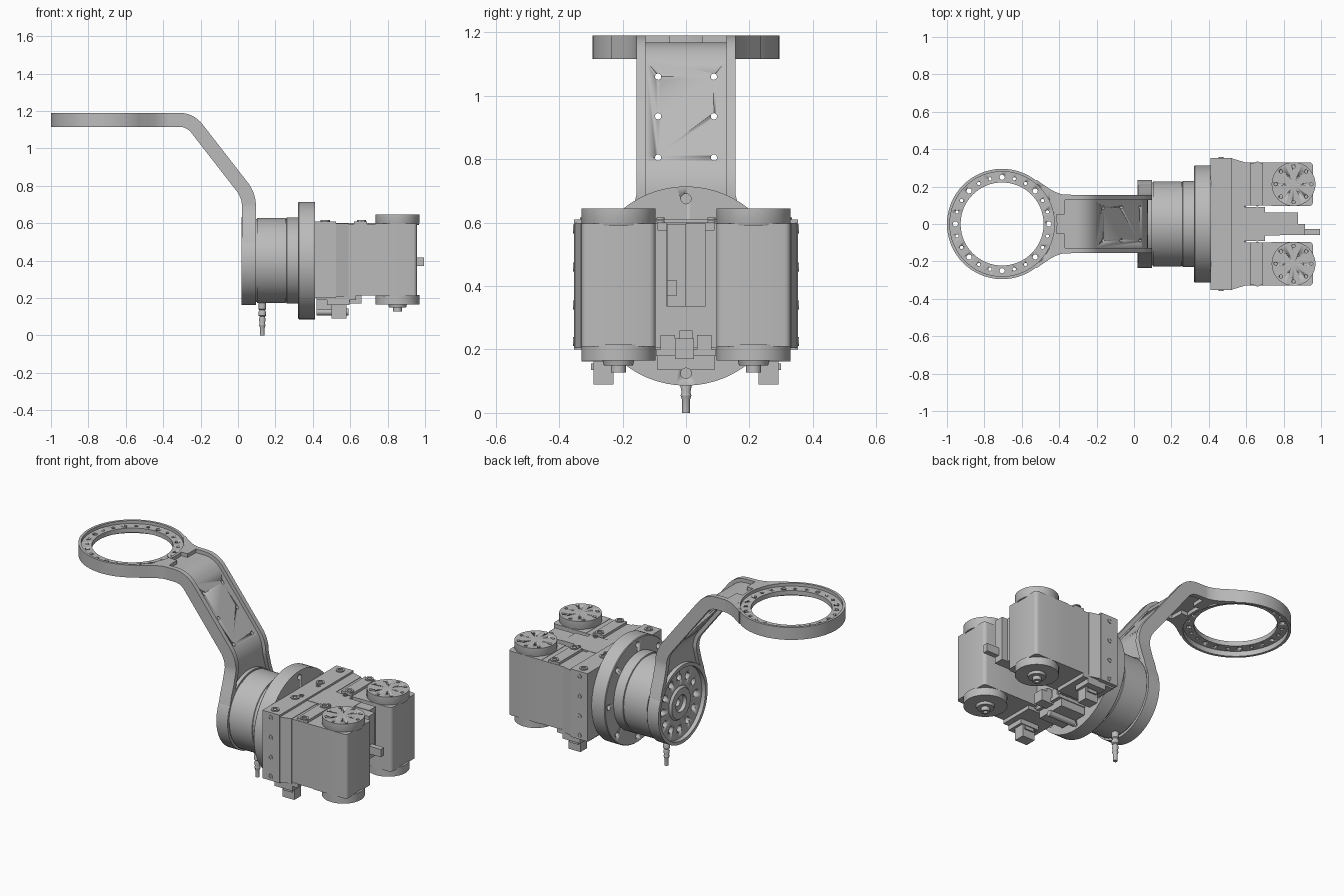
import bpy, bmesh
from math import sin, cos, pi, radians
from mathutils import Vector

if "Cube" in bpy.data.objects:
    bpy.data.objects.remove(bpy.data.objects["Cube"])

grey = bpy.data.materials.new("machined_grey")
grey.use_nodes = True
grey.diffuse_color = (0.5, 0.5, 0.5, 1)
grey.node_tree.nodes["Principled BSDF"].inputs["Base Color"].default_value = (0.5, 0.5, 0.5, 1)

AXES = {"x": lambda a, b, h: (h, a, b), "y": lambda a, b, h: (b, h, a), "z": lambda a, b, h: (a, b, h)}


def lathe(bm, profile, at, axis="z", closed=False, n=48):
    """Revolve (radius, height) points about an axis through a point."""
    at = Vector(at)
    rings = [[bm.verts.new(at + Vector(AXES[axis](r * cos(2 * pi * i / n), r * sin(2 * pi * i / n), h)))
              for i in range(n)] for r, h in profile]
    pairs = list(zip(rings, rings[1:])) + ([(rings[-1], rings[0])] if closed else [])
    for a, b in pairs:
        for i in range(n):
            j = (i + 1) % n
            bm.faces.new((a[i], a[j], b[j], b[i]))


def rod(bm, at, r, h0, h1, axis="z", n=48):
    lathe(bm, [(0, h0), (r, h0), (r, h1), (0, h1)], at, axis, n=n)


def bolt(bm, at, r, axis="z", h=0.006):
    """Low socket-head screw rising along the axis."""
    lathe(bm, [(0, 0), (r, 0), (r, h), (r * .55, h), (r * .55, h * .2), (0, h * .2)], at, axis, n=16)


def box(bm, x, y, z):
    v = [bm.verts.new((a, b, c)) for a in x for b in y for c in z]
    for f in ((0, 1, 3, 2), (4, 6, 7, 5), (0, 4, 5, 1), (2, 3, 7, 6), (0, 2, 6, 4), (1, 5, 7, 3)):
        bm.faces.new([v[i] for i in f])
    return v


def make(name, bm):
    bmesh.ops.remove_doubles(bm, verts=bm.verts, dist=1e-5)
    bmesh.ops.recalc_face_normals(bm, faces=bm.faces)
    me = bpy.data.meshes.new(name)
    bm.to_mesh(me)
    bm.free()
    me.materials.append(grey)
    ob = bpy.data.objects.new(name, me)
    bpy.context.collection.objects.link(ob)
    bpy.ops.object.select_all(action="DESELECT")
    ob.select_set(True)
    bpy.context.view_layer.objects.active = ob
    bpy.ops.object.shade_smooth_by_angle(angle=radians(30))
    return ob


def cut(ob, bm):
    """Subtract the shapes in bm from the object."""
    tool = make("cutter", bm)
    tool.hide_render = True
    mod = ob.modifiers.new("holes", "BOOLEAN")
    mod.operation, mod.solver, mod.object = "DIFFERENCE", "EXACT", tool
    bpy.context.view_layer.objects.active = ob
    bpy.ops.object.modifier_apply(modifier=mod.name)
    bpy.data.objects.remove(tool)


def around(n, r, start=0):
    return [(r * cos(start + 2 * pi * i / n), r * sin(start + 2 * pi * i / n)) for i in range(n)]


RING = (-0.705, 0, 0)
HUB = (0, 0, 0.397)

# Bent arm: an H section swept along a rounded path, flaring at both ends
T = 0.0375
upper, lower = Vector((-0.256, 1.1525)), Vector((0.0585, 0.748))
slope = (lower - upper).normalized()


def bend(corner, before, after, d=0.06):
    a, b = corner - before * d, corner + after * d
    return [a * (1 - t) ** 2 + corner * 2 * t * (1 - t) + b * t * t for t in [i / 8 for i in range(9)]]


path = [(Vector((x, 1.1525)), w, rw) for x, w, rw in
        ((-.52, .235, .05), (-.48, .208, .05), (-.45, .187, .05), (-.42, .171, .05),
         (-.39, .16, .05), (-.372, .157, .05), (-.37, .157, .128))]
path += [(p, .156, .128) for p in bend(upper, Vector((1, 0)), slope)]
path += [(p, .156, .128) for p in bend(lower, slope, Vector((0, -1)))]
path += [(Vector((.0585, z)), w, w - .028) for z, w in ((.66, .163), (.6, .18), (.55, .199), (.5, .212), (.45, .225))]
bm = bmesh.new()
sections = []
for i, (p, w, rw) in enumerate(path):
    tan = (path[min(i + 1, len(path) - 1)][0] - path[max(i - 1, 0)][0]).normalized()
    nor = Vector((-tan.y, tan.x))
    half = [(w, -T), (w, T), (rw, T), (rw, T - .022)]
    sec = half + [(-y, h) for y, h in reversed(half)]
    sec += [(-rw, -T), (-rw, -T + .022), (rw, -T + .022), (rw, -T)]
    sections.append([bm.verts.new((p.x + nor.x * h, y, p.y + nor.y * h)) for y, h in sec])
for a, b in zip(sections, sections[1:]):
    for i in range(12):
        j = (i + 1) % 12
        bm.faces.new((a[i], a[j], b[j], b[i]))
bm.faces.new(sections[0])
bm.faces.new(sections[-1])
arm = make("bent_arm", bm)
bm = bmesh.new()
rod(bm, RING, .285, 1, 1.3, n=64)
rod(bm, HUB, .225, -.1, .2, "x", n=64)
for z in (1.06, .935, .805):
    for y in (-.088, .088):
        rod(bm, ((.5045 - .613 * z) / .79, y, z), .01, -.15, .15, "x", n=12)
cut(arm, bm)

# Ring at the arm's end, with a drilled inner ledge
bm = bmesh.new()
lathe(bm, [(.222, 1.145), (.222, 1.172), (.28, 1.172), (.28, 1.19), (.295, 1.19), (.295, 1.115),
           (.28, 1.115), (.28, 1.145)], RING, closed=True, n=64)
ring = make("tool_ring", bm)
bm = bmesh.new()
for i, (x, y) in enumerate(around(24, .25)):
    rod(bm, (RING[0] + x, y, 0), .014 if i % 3 == 0 else .009, 1, 1.3, n=12)
cut(ring, bm)

# Round foot of the arm, dished at the back
bm = bmesh.new()
lathe(bm, [(0, .095), (.235, .095), (.235, .02), (.215, .02), (.215, .045), (.1, .045), (.09, .032),
           (.05, .032), (.05, .055), (.022, .055), (.022, .08), (0, .08)], HUB, "x", n=64)
foot = make("arm_foot", bm)
bm = bmesh.new()
for y, z in around(12, .155):
    rod(bm, (0, y, HUB[2] + z), .02, 0, .08, "x", n=16)
cut(foot, bm)

# Rotary drum and its flange
bm = bmesh.new()
lathe(bm, [(0, .095), (.222, .095), (.222, .102), (.228, .102), (.228, .253), (.224, .255), (.224, .259),
           (.23, .261), (.23, .33), (0, .33)], (0, 0, .4), "x", n=64)
make("rotary_drum", bm)
bm = bmesh.new()
lathe(bm, [(0, .322), (.31, .322), (.314, .326), (.314, .412), (0, .412)], (0, 0, .4), "x", n=64)
flange = make("drum_flange", bm)
bm = bmesh.new()
for y, z in around(8, .275, pi / 2):
    rod(bm, (0, y, .4 + z), .016, .3, .5, "x", n=16)
cut(flange, bm)

# Cable fitting under the drum
bm = bmesh.new()
lathe(bm, [(0, .19), (.02, .19), (.02, .14), (.015, .135), (.02, .125), (.02, .105), (.013, .1), (.018, .085),
           (.014, .065), (.017, .055), (.012, .04), (.012, 0), (0, 0)], (.13, 0, 0), n=20)
make("cable_fitting", bm)

# Mounting plate with its tapered step
bm = bmesh.new()
box(bm, (.41, .525), (-.353, .353), (.2, .61))
for v in box(bm, (.525, .59), (-.35, .35), (.205, .598)):
    if v.co.x > .55:
        v.co.y *= .945
make("mounting_plate", bm)

# Plate screws and top clamping strips
bm = bmesh.new()
for s in (-1, 1):
    box(bm, (.62, .69), sorted((s * .1, s * .325)), (.59, .61))
    for x in (.465, .66):
        for y in (.31, .12):
            bolt(bm, (x, s * y, .61), .024)
        bolt(bm, (x + .015 if x < .5 else x, s * .08, .61 if x < .5 else .6), .013)
    for z in (.225, .34, .46, .58):
        bolt(bm, (.465, s * .353, z), .014, "y", s * .004)
    for z in (.35, .46):
        bolt(bm, (.525, s * .09, z), .025, "x", .02)
bolt(bm, (.525, 0, .29), .026, "x", .03)
make("screws_and_strips", bm)

for s, side in ((1, "left"), (-1, "right")):
    cy = s * .213
    # Drive housing with softened outer corners
    bm = bmesh.new()
    box(bm, (.525, .737), (cy - .115, cy + .115), (.212, .595))
    v = box(bm, (.735, .957), (cy - .117, cy + .117), (.21, .597))
    edges = [e for e in bm.edges if all(u in v and u.co.x > .9 for u in e.verts)
             and abs(e.verts[0].co.z - e.verts[1].co.z) > .1]
    bmesh.ops.bevel(bm, geom=edges, offset=.02, segments=3, affect="EDGES", profile=.5)
    make(side + "_drive_housing", bm)
    # Round end caps and lower shaft stub
    bm = bmesh.new()
    lathe(bm, [(0, .59), (.113, .59), (.117, .6), (.117, .645), (0, .645)], (.853, cy, 0))
    cap = make(side + "_top_cap", bm)
    bm = bmesh.new()
    for x, y in around(8, .095):
        rod(bm, (.853 + x, cy + y, 0), .009, .625, .7, n=12)
    for x, y in around(6, .05):
        rod(bm, (.853 + x, cy + y, 0), .004, .635, .7, n=8)
    cut(cap, bm)
    bm = bmesh.new()
    lathe(bm, [(0, .215), (.117, .215), (.117, .165), (.05, .165), (.046, .15), (.024, .15), (.024, .127),
               (.012, .127), (.012, .14), (0, .14)], (.853, cy, 0))
    make(side + "_bottom_cap", bm)
    # Cable connector below the housing
    bm = bmesh.new()
    box(bm, (.42, .63), sorted((s * .12, s * .33)), (.19, .215))
    box(bm, (.475, .595), sorted((s * .225, s * .33)), (.162, .192))
    box(bm, (.5, .58), sorted((s * .228, s * .292)), (.09, .165))
    box(bm, (.51, .57), sorted((s * .22, s * .3)), (.135, .155))
    make(side + "_connector", bm)

# Centre block between the drives
bm = bmesh.new()
box(bm, (.52, .78), (-.062, .062), (.335, .6))
box(bm, (.78, .877), (0, .062), (.335, .598))
box(bm, (.78, .915), (-.06, 0), (.335, .595))
box(bm, (.9, .995), (-.06, -.028), (.37, .417))
box(bm, (.525, .7), (-.09, .09), (.575, .6))
rod(bm, (0, 0, .415), .085, .52, .57, "x", n=32)
make("centre_block", bm)

# Lower bracket and sensor
bm = bmesh.new()
box(bm, (.42, .6), (-.095, .095), (.18, .2))
box(bm, (.42, .58), (-.09, .09), (.135, .18))
box(bm, (.52, .66), (-.035, .025), (.17, .235))
box(bm, (.52, .62), (-.02, .02), (.23, .26))
for s in (-1, 1):
    box(bm, (.52, .58), sorted((s * .058, s * .08)), (.2, .305))
    box(bm, (.52, .6), sorted((s * .035, s * .08)), (.2, .245))
rod(bm, (0, 0, .125), .018, .42, .59, "x", n=16)
make("lower_bracket", bm)
